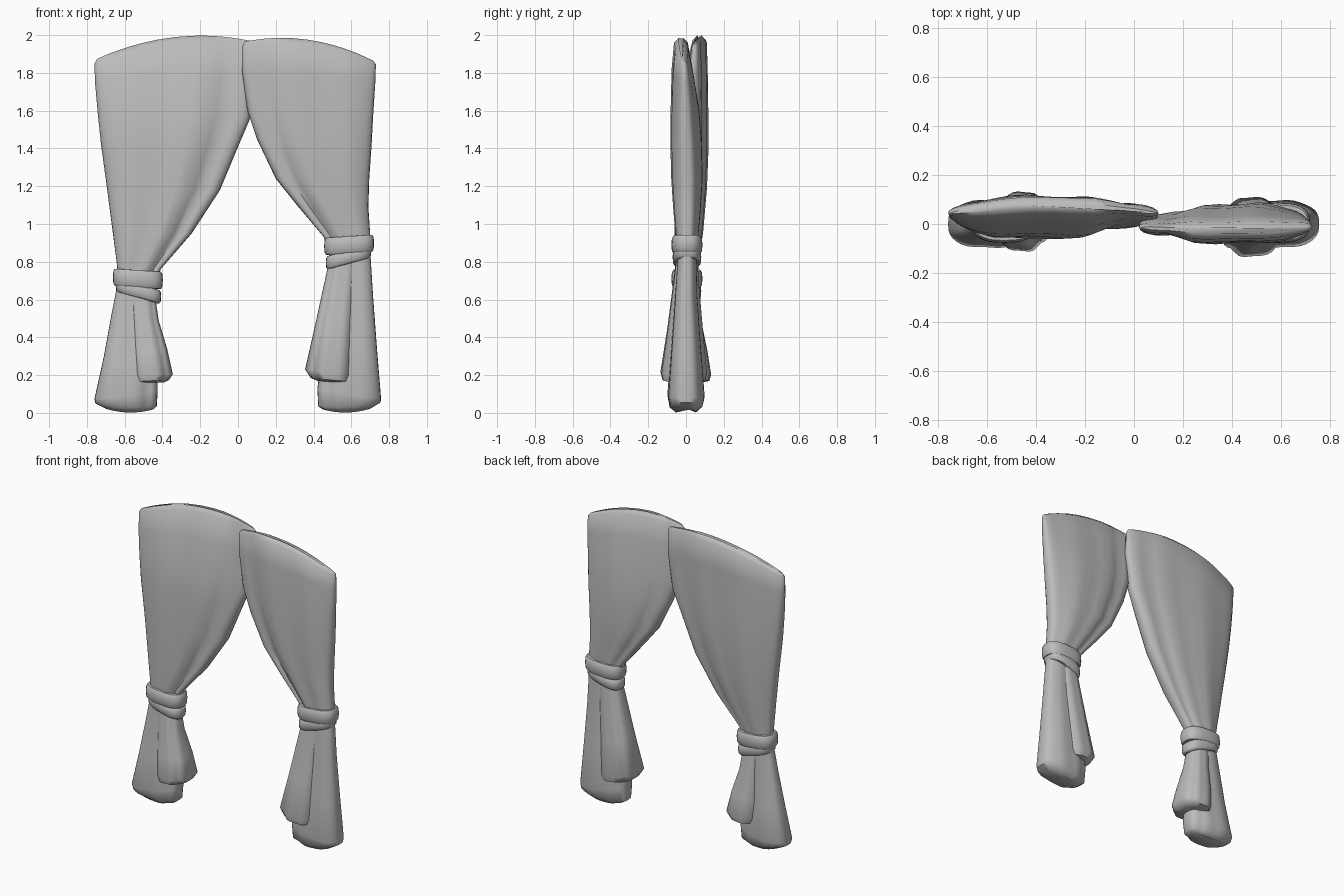
import bpy, bmesh, math

cloth = bpy.data.materials.new("grey cloth")
cloth.diffuse_color = (0.5, 0.5, 0.5, 1)


def spow(v, e):
    return math.copysign(abs(v) ** e, v)


def finish(name, bm):
    bmesh.ops.recalc_face_normals(bm, faces=bm.faces)
    me = bpy.data.meshes.new(name)
    bm.to_mesh(me)
    bm.free()
    ob = bpy.data.objects.new(name, me)
    bpy.context.collection.objects.link(ob)
    me.materials.append(cloth)
    bpy.ops.object.select_all(action='DESELECT')
    ob.select_set(True)
    bpy.context.view_layer.objects.active = ob
    bpy.ops.object.shade_smooth_by_angle(angle=math.radians(50))
    return ob


def loft(name, rows, inner, groove=0.0, n=36):
    """Rows: x left, z left, x right, z right, half depth, y centre, y bow, z arch."""
    bm = bmesh.new()
    rings = []
    for xl, zl, xr, zr, h, yc, bow, arch in rows:
        ring = []
        for i in range(n):
            a = 2 * math.pi * i / n
            u, v = spow(math.cos(a), 0.85), spow(math.sin(a), 0.7)
            t = (u + 1) / 2
            w = u * inner                       # +1 at the inner hem
            # soft pleats plus one crease beside the rolled inner hem
            side = 1 if v < 0 else -1
            k = 1 - groove * math.exp(-((w - 0.66) / 0.14) ** 2)
            k -= groove * 0.4 * (0.5 + 0.5 * math.cos(7 * w + side))
            ring.append(bm.verts.new((
                xl + (xr - xl) * t,
                yc + bow * (1 - u * u) + h * v * k,
                zl + (zr - zl) * t + arch * (1 - u * u))))
        rings.append(ring)
    for r, s in zip(rings, rings[1:]):
        for i in range(n):
            j = (i + 1) % n
            bm.faces.new((r[i], r[j], s[j], s[i]))
    bm.faces.new(rings[0])
    bm.faces.new(rings[-1])
    return finish(name, bm)


def band(name, cx, cy, z, rx, ry, height, tilt, n=28):
    """Flat strap wrapped round the cloth; tilt raises its right side."""
    bm = bmesh.new()
    prof = [(-0.03, -0.5), (-0.008, -0.5), (0, -0.36), (0.002, 0),
            (0, 0.36), (-0.008, 0.5), (-0.03, 0.5)]
    rings = []
    for i in range(n):
        a = 2 * math.pi * i / n
        c, s = spow(math.cos(a), 0.75), spow(math.sin(a), 0.75)
        rings.append([bm.verts.new((cx + (rx + d) * c, cy + (ry + d) * s,
                                    z + tilt * c + height * q)) for d, q in prof])
    m = len(prof)
    for i in range(n):
        r, s = rings[i], rings[(i + 1) % n]
        for k in range(m):
            l = (k + 1) % m
            bm.faces.new((r[k], r[l], s[l], s[k]))
    return finish(name, bm)


# Left curtain, gathered toward the outer side
loft("left_curtain", [
    (-0.745, 1.875, 0.085, 1.965, 0.012, 0.045, 0.03, 0.07),
    (-0.76, 1.85, 0.10, 1.94, 0.038, 0.045, 0.03, 0.07),
    (-0.757, 1.75, 0.10, 1.80, 0.062, 0.04, 0.015, 0.04),
    (-0.742, 1.58, 0.065, 1.56, 0.085, 0.035, 0.0, 0.02),
    (-0.725, 1.42, 0.005, 1.42, 0.092, 0.03, 0.0, 0),
    (-0.695, 1.20, -0.095, 1.18, 0.088, 0.025, 0.0, 0),
    (-0.665, 0.97, -0.245, 0.95, 0.078, 0.015, 0, 0),
    (-0.64, 0.78, -0.41, 0.76, 0.062, 0.005, 0, 0),
    (-0.635, 0.68, -0.43, 0.65, 0.055, 0.005, 0, 0),
], 1, 0.35)

# Right curtain, tied a little higher
loft("right_curtain", [
    (0.035, 1.965, 0.715, 1.865, 0.012, -0.015, -0.012, 0.06),
    (0.02, 1.94, 0.73, 1.845, 0.038, -0.012, -0.015, 0.06),
    (0.02, 1.82, 0.727, 1.75, 0.058, -0.008, -0.012, 0.03),
    (0.05, 1.60, 0.716, 1.58, 0.078, -0.005, 0, 0.01),
    (0.10, 1.45, 0.708, 1.43, 0.085, 0.0, 0, 0),
    (0.20, 1.24, 0.695, 1.24, 0.085, 0.005, 0, 0),
    (0.32, 1.09, 0.69, 1.09, 0.075, 0.005, 0, 0),
    (0.455, 0.93, 0.70, 0.94, 0.062, 0.005, 0, 0),
    (0.485, 0.82, 0.70, 0.84, 0.055, 0.005, 0, 0),
], -1, 0.35)

# Hanging tails below the ties
loft("left_tail", [
    (-0.635, 0.70, -0.45, 0.68, 0.050, 0.005, 0, 0),
    (-0.67, 0.52, -0.44, 0.50, 0.060, 0.005, 0, 0),
    (-0.71, 0.30, -0.43, 0.30, 0.080, 0.0, 0, 0),
    (-0.76, 0.075, -0.425, 0.12, 0.100, 0.0, 0, -0.01),
    (-0.755, 0.05, -0.43, 0.035, 0.088, 0.0, 0, -0.012),
    (-0.70, 0.022, -0.45, 0.018, 0.055, 0.0, 0, -0.018),
], 1, 0.15)
loft("right_tail", [
    (0.50, 0.84, 0.70, 0.86, 0.050, 0.005, 0, 0),
    (0.49, 0.62, 0.715, 0.62, 0.060, 0.0, 0, 0),
    (0.45, 0.35, 0.735, 0.35, 0.080, 0.0, 0, 0),
    (0.42, 0.13, 0.757, 0.08, 0.100, 0.0, 0, -0.01),
    (0.425, 0.035, 0.755, 0.055, 0.088, 0.0, 0, -0.012),
    (0.45, 0.018, 0.70, 0.022, 0.055, 0.0, 0, -0.018),
], -1, 0.15)

# Shorter folds hanging on the inner side
loft("left_inner_fold", [
    (-0.58, 0.70, -0.445, 0.66, 0.054, 0.005, 0, 0),
    (-0.57, 0.50, -0.42, 0.49, 0.075, 0.005, 0, 0),
    (-0.57, 0.32, -0.375, 0.34, 0.105, 0.010, 0, 0),
    (-0.56, 0.20, -0.345, 0.205, 0.125, 0.010, 0, 0),
    (-0.55, 0.165, -0.365, 0.175, 0.115, 0.010, 0, 0),
    (-0.52, 0.158, -0.39, 0.162, 0.070, 0.010, 0, 0),
], 1, 0.12)
loft("right_inner_fold", [
    (0.49, 0.84, 0.63, 0.86, 0.054, 0.005, 0, 0),
    (0.455, 0.68, 0.62, 0.68, 0.070, 0.0, 0, 0),
    (0.405, 0.45, 0.61, 0.45, 0.095, -0.005, 0, 0),
    (0.355, 0.23, 0.60, 0.20, 0.125, -0.012, 0, 0),
    (0.385, 0.185, 0.59, 0.165, 0.115, -0.012, 0, 0),
    (0.42, 0.17, 0.56, 0.158, 0.070, -0.012, 0, 0),
], -1, 0.12)

# Tie bands: a level strap and a slanted one under each
for side, cx, z, s in (("left", -0.53, 0.71, 1), ("right", 0.588, 0.89, -1)):
    band(side + "_tie_upper", cx, 0.005, z, 0.13, 0.080, 0.09, -0.008 * s)
    band(side + "_tie_lower", cx + 0.003 * s, 0.005, z - 0.065, 0.118, 0.074, 0.07, -0.03 * s)
